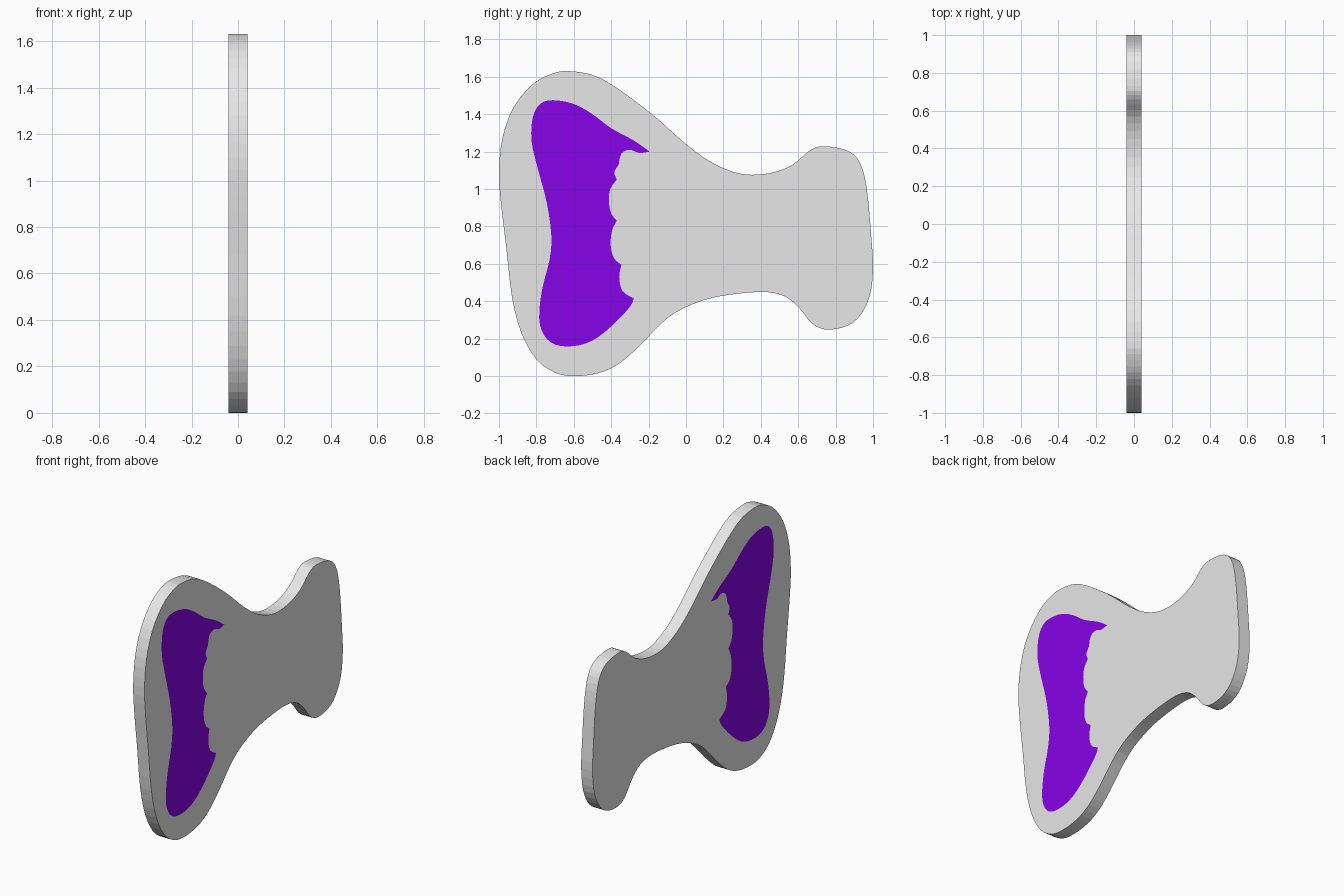
import bpy, bmesh
from mathutils import Vector
from mathutils.geometry import delaunay_2d_cdt

if "Cube" in bpy.data.objects:
    bpy.data.objects.remove(bpy.data.objects["Cube"])

HALF = 0.04   # half thickness of the plate


def spline(pts, closed, steps):
    """Catmull-Rom curve through the points; an open one leaves out its last point."""
    p = [Vector(q) for q in pts]
    n = len(p)
    out = []
    for i in range(n if closed else n - 1):
        if closed:
            a, b, c, d = (p[(i + k) % n] for k in (-1, 0, 1, 2))
        else:
            a, b, c, d = p[max(i - 1, 0)], p[i], p[i + 1], p[min(i + 2, n - 1)]
        for s in range(steps):
            t = s / steps
            out.append(0.5 * (2 * b + (c - a) * t + (2 * a - 5 * b + 4 * c - d) * t * t
                              + (3 * b - a - 3 * c + d) * t ** 3))
    return out


def inside(p, poly):
    """Even-odd test of a 2D point against a polygon."""
    hit = False
    for a, b in zip(poly, poly[1:] + poly[:1]):
        if (a.y > p.y) != (b.y > p.y) and p.x < a.x + (p.y - a.y) * (b.x - a.x) / (b.y - a.y):
            hit = not hit
    return hit


def material(name, rgb):
    m = bpy.data.materials.new(name)
    m.diffuse_color = (*rgb, 1)
    m.use_nodes = True
    m.node_tree.nodes["Principled BSDF"].inputs["Base Color"].default_value = m.diffuse_color
    return m


# Plate outline (y, z), clockwise from the top
outline = spline([
    (-0.62, 1.63), (-0.45, 1.59), (-0.2, 1.415), (0.0, 1.24), (0.15, 1.135), (0.3, 1.08),
    (0.45, 1.085), (0.57, 1.13), (0.66, 1.205), (0.73, 1.228), (0.86, 1.207), (0.93, 1.14),
    (0.967, 1.0), (0.99, 0.75), (1.0, 0.57), (0.98, 0.42), (0.92, 0.31), (0.84, 0.26),
    (0.74, 0.25), (0.67, 0.285), (0.6, 0.37), (0.52, 0.43), (0.4, 0.45), (0.2, 0.43),
    (0.05, 0.39), (-0.1, 0.31), (-0.25, 0.16), (-0.36, 0.065), (-0.47, 0.015), (-0.6, 0.0),
    (-0.7, 0.018), (-0.8, 0.09), (-0.88, 0.23), (-0.93, 0.42), (-0.96, 0.68), (-0.99, 0.93),
    (-1.0, 1.1), (-0.98, 1.28), (-0.92, 1.44), (-0.82, 1.56), (-0.72, 1.615)], True, 3)

# Purple patch: strokes meeting at sharp corners, with a scalloped inner edge
strokes = [
    [(-0.195, 1.20), (-0.25, 1.193), (-0.30, 1.21), (-0.345, 1.19), (-0.36, 1.13)],
    [(-0.36, 1.13), (-0.383, 1.09), (-0.37, 1.05)],
    [(-0.37, 1.05), (-0.405, 1.0), (-0.412, 0.93), (-0.40, 0.87), (-0.37, 0.83)],
    [(-0.37, 0.83), (-0.395, 0.78), (-0.403, 0.70), (-0.385, 0.63), (-0.345, 0.595)],
    [(-0.345, 0.595), (-0.357, 0.53), (-0.34, 0.455), (-0.28, 0.415)],
    [(-0.28, 0.415), (-0.30, 0.37), (-0.40, 0.265), (-0.50, 0.19), (-0.60, 0.16),
     (-0.70, 0.168), (-0.76, 0.22), (-0.785, 0.31), (-0.77, 0.46), (-0.73, 0.62),
     (-0.72, 0.75), (-0.745, 0.93), (-0.79, 1.1), (-0.825, 1.25), (-0.82, 1.38),
     (-0.78, 1.455), (-0.71, 1.475), (-0.60, 1.455), (-0.50, 1.40), (-0.40, 1.325),
     (-0.28, 1.26), (-0.195, 1.20)]]
patch = [q for s in strokes for q in spline(s, False, 3)]

# Triangulate the side face with the patch cut into it
n, m = len(outline), len(patch)
verts, _, faces, *_ = delaunay_2d_cdt(
    outline + patch, [], [list(range(n)), list(range(n, n + m))], 1, 1e-6)

bm = bmesh.new()
sides = {sx: [bm.verts.new((sx * HALF, v.x, v.y)) for v in verts] for sx in (-1, 1)}
for f in faces:
    centre = sum((verts[i] for i in f), Vector((0, 0))) / len(f)
    purple = int(inside(centre, patch))
    for vs in sides.values():
        bm.faces.new([vs[i] for i in f]).material_index = purple
# Rim joins the two side faces
rim = [e for e in bm.edges if e.is_boundary and e.verts[0].co.x > 0]
opposite = dict(zip(sides[1], sides[-1]))
for e in rim:
    a, b = e.verts
    bm.faces.new((a, b, opposite[b], opposite[a]))
bmesh.ops.recalc_face_normals(bm, faces=bm.faces[:])

mesh = bpy.data.meshes.new("plate")
bm.to_mesh(mesh)
bm.free()
mesh.materials.append(material("light_grey", (0.8, 0.8, 0.8)))
mesh.materials.append(material("purple", (0.24, 0.001, 0.8)))
bpy.context.collection.objects.link(bpy.data.objects.new("plate", mesh))
